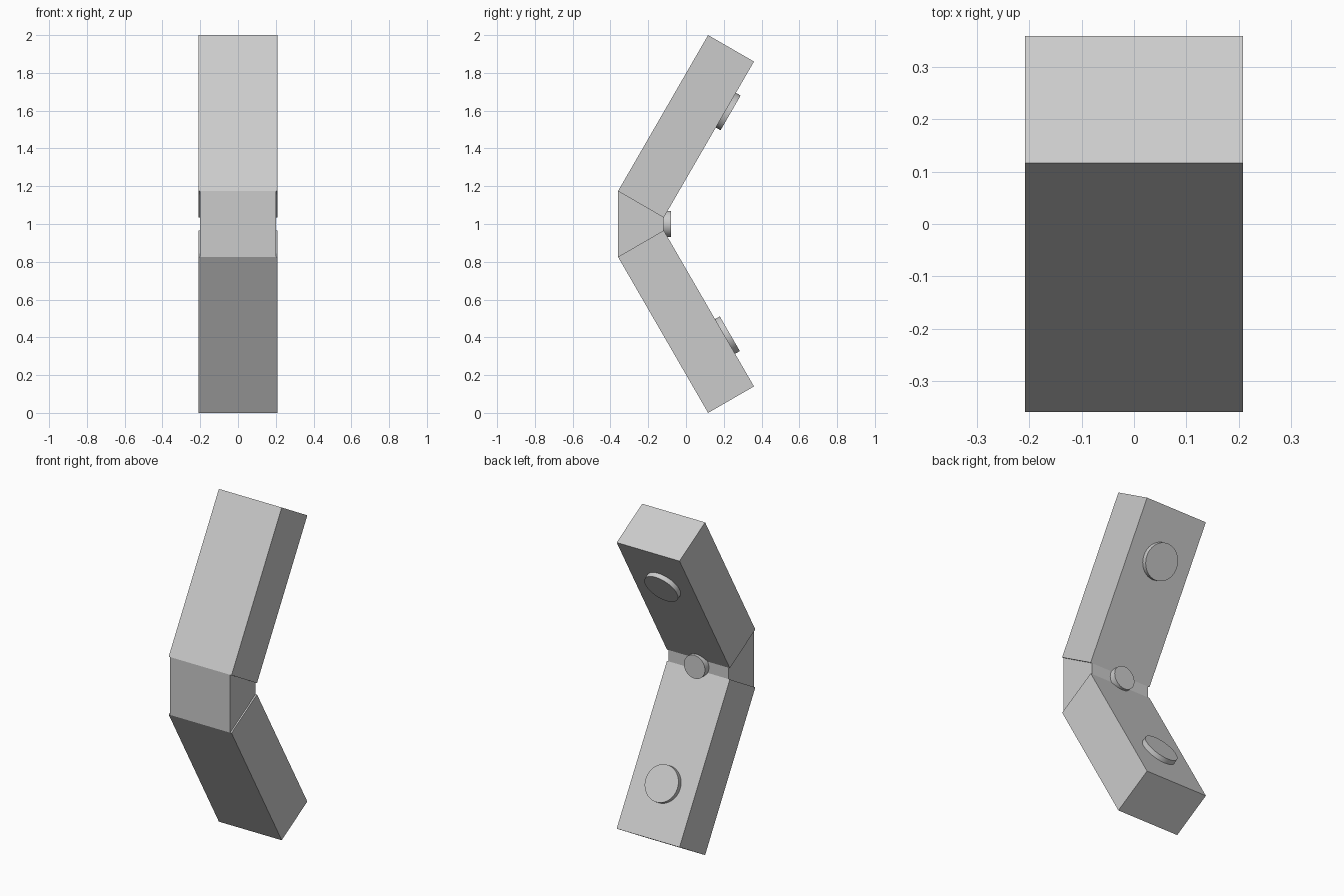
import bpy, bmesh
from mathutils import Vector

if "Cube" in bpy.data.objects:
    bpy.data.objects.remove(bpy.data.objects["Cube"])


def prism(name, profile, half_width):
    """Extrude a (y, z) profile symmetrically along x."""
    bm = bmesh.new()
    face = bm.faces.new([bm.verts.new((-half_width, y, z)) for y, z in profile])
    ext = bmesh.ops.extrude_face_region(bm, geom=[face])
    verts = [v for v in ext["geom"] if isinstance(v, bmesh.types.BMVert)]
    bmesh.ops.translate(bm, verts=verts, vec=(2 * half_width, 0, 0))
    bmesh.ops.recalc_face_normals(bm, faces=bm.faces)
    mesh = bpy.data.meshes.new(name)
    bm.to_mesh(mesh)
    bm.free()
    obj = bpy.data.objects.new(name, mesh)
    bpy.context.collection.objects.link(obj)


def disc(name, y, z, normal, radius, depth):
    """Round button whose outer face is centred at (0, y, z)."""
    n = Vector((0, *normal)).normalized()
    bpy.ops.mesh.primitive_cylinder_add(
        vertices=48, radius=radius, depth=depth,
        location=Vector((0, y, z)) - n * depth / 2,
        rotation=n.to_track_quat('Z', 'Y').to_euler())
    bpy.context.object.name = name
    bpy.ops.object.shade_smooth_by_angle()


# Two slanted arms, mirrored about z = 1
arm = [(0.117, 2.0), (0.36, 1.86), (-0.118, 1.034), (-0.36, 1.174)]
prism("upper_arm", arm, 0.209)
prism("lower_arm", [(y, 2 - z) for y, z in arm], 0.209)

# Slightly narrower wedge joining the arms
prism("joint_wedge", [(-0.36, 1.174), (-0.36, 0.826),
                      (-0.118, 0.966), (-0.118, 1.034)], 0.2)

# Buttons on the inner faces
disc("upper_button", 0.236, 1.588, (0.866, -0.5), 0.106, 0.04)
disc("lower_button", 0.232, 0.419, (0.866, 0.5), 0.106, 0.04)
disc("joint_button", -0.08, 1.0, (1, 0), 0.07, 0.05)
